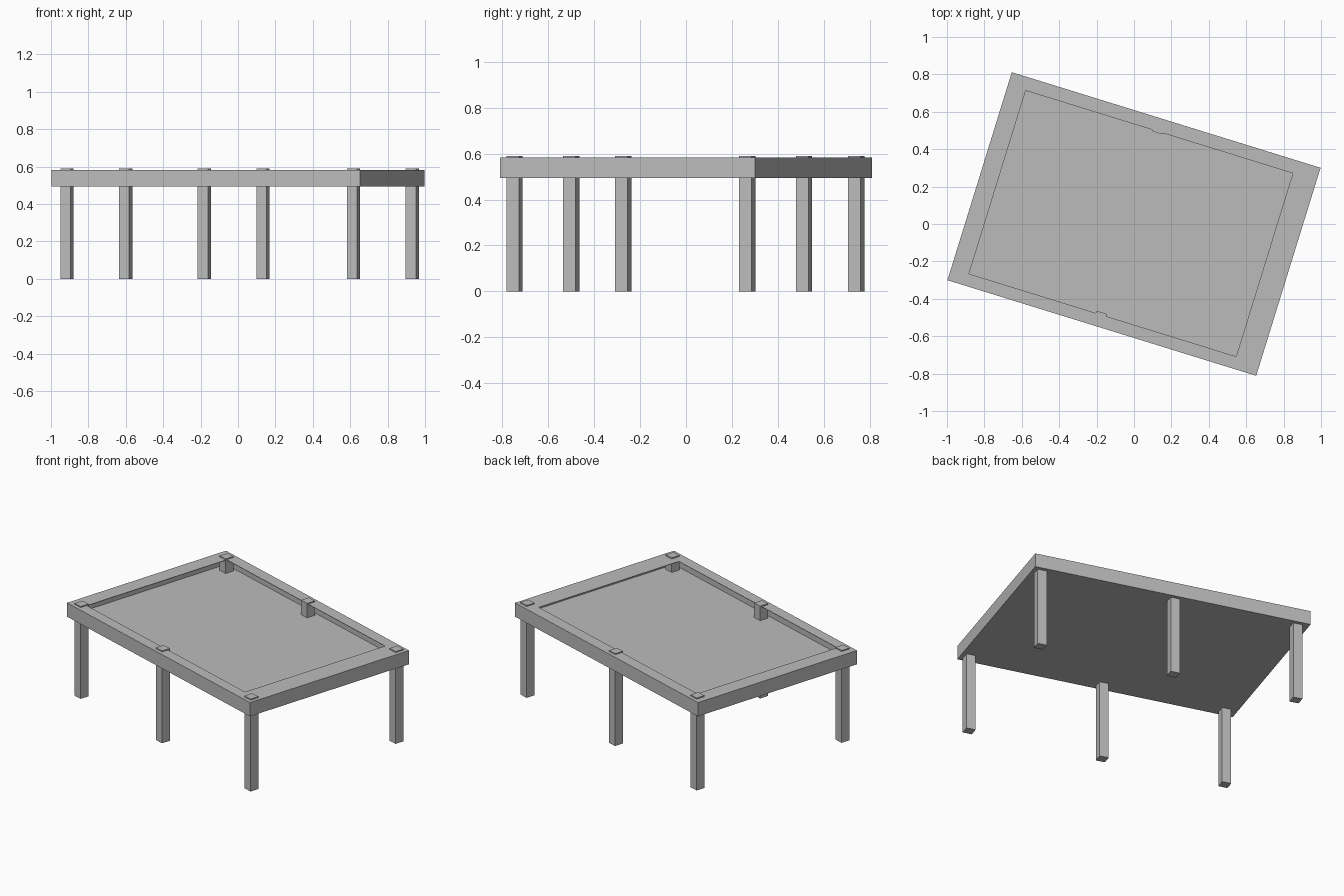
import bpy, bmesh, math
from mathutils import Matrix

cube = bpy.data.objects.get("Cube")
if cube:
    bpy.data.objects.remove(cube, do_unlink=True)

TURN = Matrix.Rotation(math.radians(-17.2), 4, 'Z')
HALF_X, HALF_Y = 0.864, 0.582
BASE_Z, RIM_Z, LEG_TOP = 0.495, 0.583, 0.59
LEG = 0.057

grey = bpy.data.materials.new("plain_grey")
grey.use_nodes = True
colour = (0.5, 0.5, 0.5, 1)
grey.diffuse_color = colour
grey.node_tree.nodes["Principled BSDF"].inputs["Base Color"].default_value = colour


def add_object(name, bm):
    """Turn a bmesh into a grey object set at the table's angle."""
    bmesh.ops.recalc_face_normals(bm, faces=bm.faces)
    mesh = bpy.data.meshes.new(name)
    bm.to_mesh(mesh)
    bm.free()
    mesh.materials.append(grey)
    obj = bpy.data.objects.new(name, mesh)
    obj.matrix_world = TURN
    bpy.context.collection.objects.link(obj)
    return obj


def ring(bm, x0, x1, y0, y1, z):
    return [bm.verts.new((x, y, z)) for x, y in ((x0, y0), (x1, y0), (x1, y1), (x0, y1))]


# Hollow tray: floor, outer skirt and a thin top rim that overhangs the inside
bm = bmesh.new()
bottom = ring(bm, -HALF_X, HALF_X, -HALF_Y, HALF_Y, BASE_Z)
top = ring(bm, -HALF_X, HALF_X, -HALF_Y, HALF_Y, RIM_Z)
opening = ring(bm, -0.764, 0.731, -0.515, 0.51, RIM_Z)
bm.faces.new(bottom[::-1])
for lower, upper in ((bottom, top), (top, opening)):
    for i in range(4):
        j = (i + 1) % 4
        bm.faces.new((lower[i], lower[j], upper[j], upper[i]))
tray = add_object("tray_top", bm)
shell = tray.modifiers.new("thin_shell", 'SOLIDIFY')
shell.thickness = 0.003
shell.offset = -1

# Six square legs that run up through the rim
for x, place in ((-0.793, "right"), (-0.024, "middle"), (0.811, "left")):
    for y, side in ((-0.531, "front"), (0.531, "back")):
        bm = bmesh.new()
        bmesh.ops.create_cube(bm, size=1)
        bmesh.ops.scale(bm, vec=(LEG, LEG, LEG_TOP), verts=bm.verts)
        bmesh.ops.translate(bm, vec=(x, y, LEG_TOP / 2), verts=bm.verts)
        add_object(f"{side}_{place}_leg", bm)
